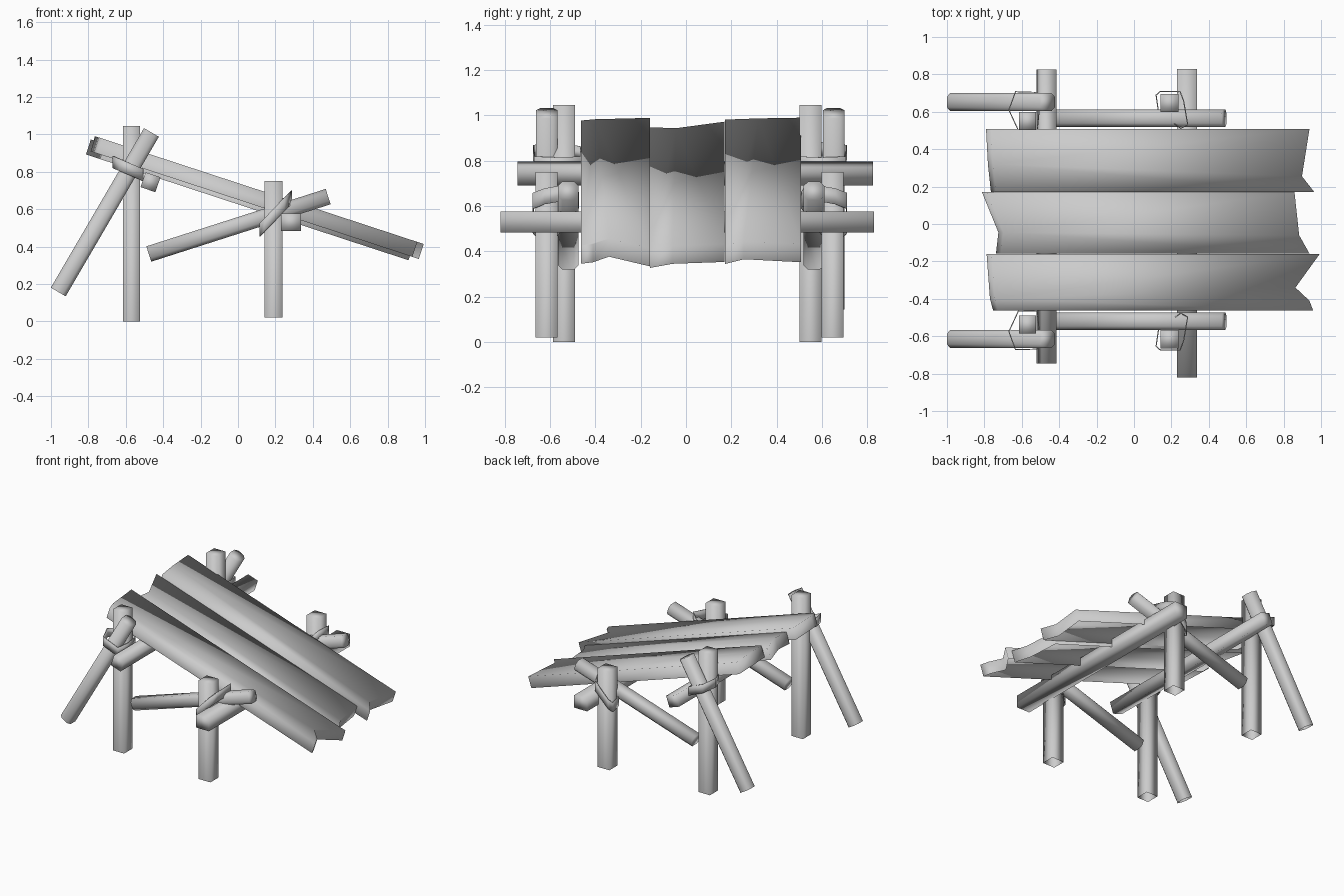
import bpy, bmesh, math
from mathutils import Vector, Matrix

cube = bpy.data.objects.get("Cube")
if cube:
    bpy.data.objects.remove(cube, do_unlink=True)

wood = bpy.data.materials.new("plain_grey")
wood.use_nodes = True
GREY = (0.6, 0.6, 0.6, 1)
wood.diffuse_color = GREY
wood.node_tree.nodes["Principled BSDF"].inputs["Base Color"].default_value = GREY


def finish(name, bm):
    """Turn a bmesh into a smooth-shaded object."""
    bmesh.ops.recalc_face_normals(bm, faces=bm.faces[:])
    for face in bm.faces:
        face.smooth = True
    mesh = bpy.data.meshes.new(name)
    bm.to_mesh(mesh)
    bm.free()
    mesh.materials.append(wood)
    obj = bpy.data.objects.new(name, mesh)
    bpy.context.collection.objects.link(obj)
    return obj


def prism(bm, lower, upper, base):
    """Join two matching outlines into a shell; base closes the lower end."""
    lo = [bm.verts.new(p) for p in lower]
    up = [bm.verts.new(p) for p in upper]
    if base:
        bm.faces.new(lo)
    bm.faces.new(up)
    for i in range(len(lo)):
        j = (i + 1) % len(lo)
        bm.faces.new((lo[i], lo[j], up[j], up[i]))


def beam(name, a, b, width, depth, twist=0.0, chamfer=0.0, base=True):
    """Timber from a to b; width lies along y (along x for crossbars)."""
    a, b = Vector(a), Vector(b)
    d = (b - a).normalized()
    side = Vector((1, 0, 0)) if abs(d.y) > 0.5 else Vector((0, 1, 0))
    side = Matrix.Rotation(math.radians(twist), 3, d) @ side
    other = d.cross(side)
    w, h, c = width / 2, depth / 2, chamfer
    if c:
        ring = [(w, c - h), (w, h - c), (w - c, h), (c - w, h),
                (-w, h - c), (-w, c - h), (c - w, -h), (w - c, -h)]
    else:
        ring = [(w, -h), (w, h), (-w, h), (-w, -h)]
    offsets = [side * u + other * v for u, v in ring]
    bm = bmesh.new()
    prism(bm, [a + o for o in offsets], [b + o for o in offsets], base)
    finish(name, bm)


def plank(name, outline, drop=0.0, thick=0.084):
    """Sloping board, open underneath, with splintered ends; outline is its plan."""
    slope = 0.328
    n = Vector((slope, 0, 1)).normalized() * thick / 2
    mid = [Vector((x, y, 0.695 - drop - slope * x)) for x, y in outline]
    bm = bmesh.new()
    prism(bm, [p - n for p in mid], [p + n for p in mid], False)
    finish(name, bm)


def lashing(name, loop, x0, z0, slope, height):
    """Thin tilted strap wrapped around two crossing timbers."""
    bm = bmesh.new()
    rows = []
    for x, y in loop:
        z = z0 + slope * (x - x0)
        rows.append([bm.verts.new((x, y, z + s * height / 2)) for s in (-1, 1)])
    for i in range(len(rows)):
        p, q = rows[i], rows[(i + 1) % len(rows)]
        bm.faces.new((p[0], q[0], q[1], p[1]))
    mod = finish(name, bm).modifiers.new("thickness", 'SOLIDIFY')
    mod.thickness = 0.006


# Side frames: post, leaning brace, short post and rail on each side
sides = {
    "left": dict(tall=0.55, brace=0.652, short=0.647, rail=0.565),
    "right": dict(tall=-0.538, brace=-0.615, short=-0.616, rail=-0.52),
}
for side, y in sides.items():
    beam(side + "_tall_post", (-0.569, y["tall"], 0), (-0.569, y["tall"], 1.045),
         0.097, 0.092, base=False)
    beam(side + "_brace", (-0.961, y["brace"], 0.157), (-0.463, y["brace"], 1.01),
         0.095, 0.092, chamfer=0.02, base=False)
    beam(side + "_short_post", (0.19, y["short"], 0.02), (0.19, y["short"], 0.75),
         0.097, 0.098, base=False)
    beam(side + "_rail", (-0.477, y["rail"], 0.36), (0.482, y["rail"], 0.667),
         0.092, 0.086, chamfer=0.02)

# Crossbars carrying the boards
beam("high_crossbar", (-0.468, -0.745, 0.744), (-0.468, 0.825, 0.744), 0.084, 0.084, 19)
beam("low_crossbar", (0.283, -0.82, 0.53), (0.283, 0.83, 0.53), 0.106, 0.092)

# Straps around the crossings, reflected across the middle line
high_loop = [(-0.672, 0.61), (-0.635, 0.71), (-0.515, 0.706), (-0.505, 0.6),
             (-0.515, 0.498), (-0.62, 0.498)]
low_loop = [(0.115, 0.69), (0.14, 0.712), (0.248, 0.712), (0.268, 0.66),
            (0.29, 0.53), (0.25, 0.508), (0.128, 0.6)]
for side, flip in (("left", False), ("right", True)):
    def place(loop):
        return [(x, 0.035 - y if flip else y) for x, y in loop]
    lashing(side + "_high_lashing", place(high_loop), -0.6, 0.822, -0.42, 0.065)
    lashing(side + "_low_lashing", place(low_loop), 0.2, 0.575, 1.0, 0.07)

# Three boards with broken ends
plank("left_board", [(-0.778, 0.508), (-0.768, 0.32), (-0.752, 0.172),
                     (0.95, 0.172), (0.885, 0.255), (0.925, 0.508)])
plank("middle_board", [(-0.8, 0.17), (-0.712, -0.045), (-0.725, -0.158),
                       (0.925, -0.158), (0.87, -0.06), (0.845, 0.17)], 0.025)
plank("right_board", [(-0.775, -0.16), (-0.757, -0.4), (-0.74, -0.463),
                      (0.945, -0.463), (0.925, -0.41), (0.85, -0.34), (0.98, -0.16)])
